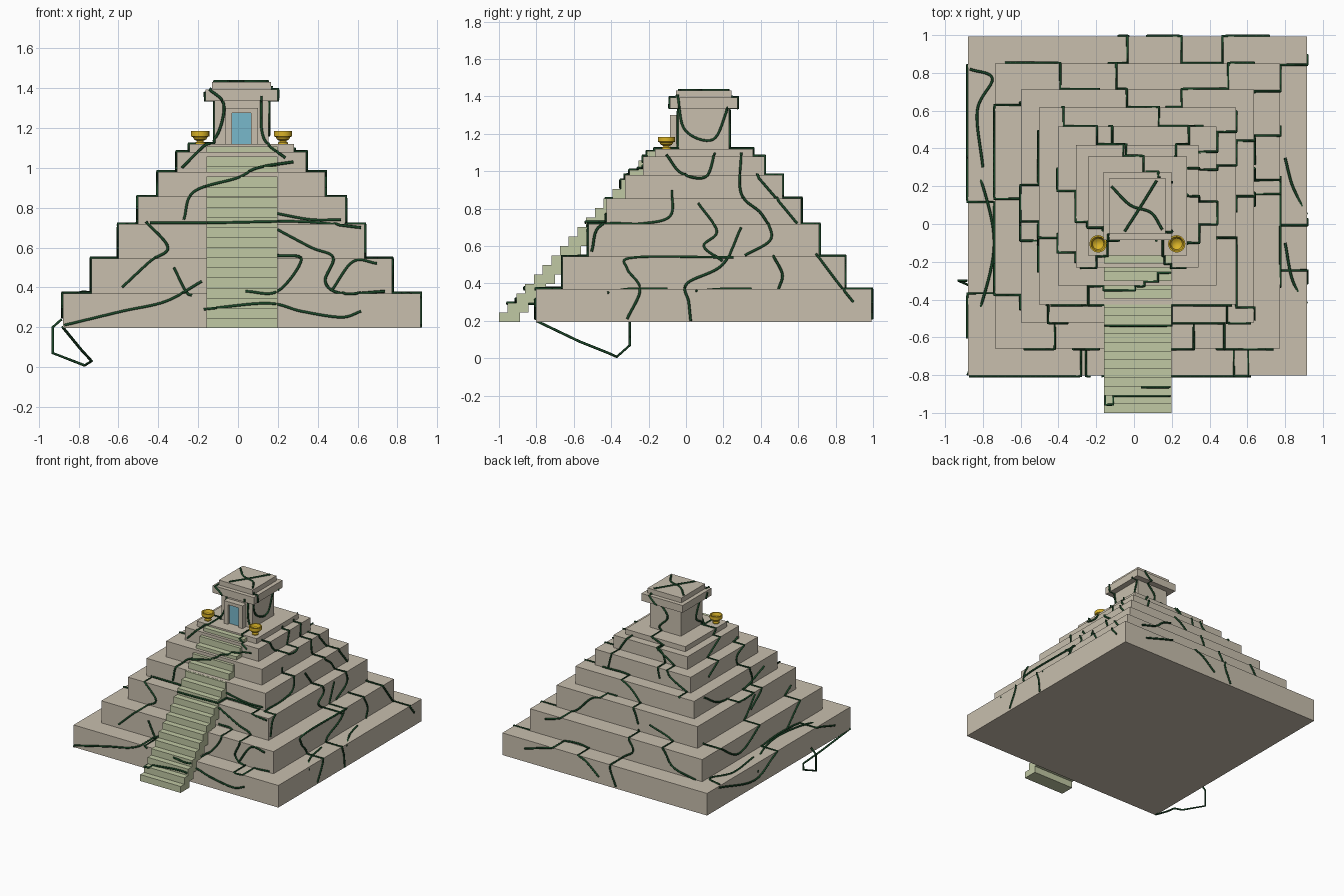
import bpy, bmesh, math
from mathutils import Vector, Matrix

if "Cube" in bpy.data.objects:
    bpy.data.objects.remove(bpy.data.objects["Cube"])

CX, CY, BASE = 0.018, 0.095, 0.195

def material(name, rgb):
    m = bpy.data.materials.new(name)
    m.diffuse_color = (*rgb, 1)
    m.use_nodes = True
    m.node_tree.nodes["Principled BSDF"].inputs["Base Color"].default_value = m.diffuse_color
    return m

STONE = material("stone", (0.58, 0.52, 0.42))
MOSS = material("mossy_stone", (0.53, 0.58, 0.37))
BLUE = material("blue_door", (0.19, 0.48, 0.60))
GOLD = material("gold", (0.70, 0.45, 0.02))
GREEN = material("vine_green", (0.01, 0.06, 0.02))

def finish(name, bm, mat):
    me = bpy.data.meshes.new(name)
    bmesh.ops.recalc_face_normals(bm, faces=bm.faces)
    bm.to_mesh(me)
    bm.free()
    me.materials.append(mat)
    ob = bpy.data.objects.new(name, me)
    bpy.context.collection.objects.link(ob)
    return ob

def add_box(bm, x0, x1, y0, y1, z0, z1):
    m = Matrix.Translation(((x0 + x1) / 2, (y0 + y1) / 2, (z0 + z1) / 2))
    bmesh.ops.create_cube(bm, size=1, matrix=m @ Matrix.Diagonal((x1 - x0, y1 - y0, z1 - z0, 1)))

def box(name, mat, *b):
    bm = bmesh.new()
    add_box(bm, *b)
    return finish(name, bm, mat)

# Stepped tiers, temple body and cornices: (half width, top height)
LEVELS = [("tier_1", .897, .37), ("tier_2", .754, .545), ("tier_3", .617, .717),
          ("tier_4", .521, .855), ("tier_5", .42, .98), ("tier_6", .324, 1.08),
          ("tier_7", .262, 1.12), ("temple_body", .135, 1.335),
          ("lower_cornice", .18, 1.393), ("upper_cornice", .148, 1.432)]
z = BASE
for name, h, top in LEVELS:
    box(name, STONE, CX - h, CX + h, CY - h, CY + h, z, top)
    z = top

# Staircase of overlapping slabs
STEPS, RUN, RISE, SX = 18, .0466, .0507, .1775
bm = bmesh.new()
for i in range(STEPS):
    y = -1 + RUN * i
    add_box(bm, CX + .002 - SX, CX + .002 + SX, y, y + .112, BASE + RISE * i, BASE + RISE * (i + 1))
finish("staircase", bm, MOSS)

# Doorway with projecting frame
yf = CY - .135
bm = bmesh.new()
for a, b in ((-.082, -.048), (.048, .082)):
    add_box(bm, CX + a, CX + b, yf - .045, yf + .01, 1.12, 1.275)
add_box(bm, CX - .082, CX + .082, yf - .045, yf + .01, 1.275, 1.30)
finish("door_frame", bm, STONE)
box("door", BLUE, CX - .048, CX + .048, yf - .025, yf + .005, 1.12, 1.275)

# Golden bowls turned from a profile
PROFILE = [(0, 1.12), (.024, 1.12), (.024, 1.128), (.014, 1.134), (.030, 1.142), (.037, 1.155),
           (.046, 1.158), (.046, 1.184), (.038, 1.184), (.030, 1.160), (.016, 1.150), (0, 1.147)]
for side, x in (("left", CX - .208), ("right", CX + .208)):
    bm = bmesh.new()
    vs = [bm.verts.new((r, 0, h)) for r, h in PROFILE]
    es = [bm.edges.new(p) for p in zip(vs, vs[1:])]
    bmesh.ops.spin(bm, geom=vs + es, cent=(0, 0, 0), axis=(0, 0, 1), angle=math.tau, steps=20)
    bmesh.ops.remove_doubles(bm, verts=bm.verts, dist=1e-4)
    bmesh.ops.translate(bm, verts=bm.verts, vec=(x, -.105, 0))
    ob = finish(side + "_bowl", bm, GOLD)
    bpy.context.view_layer.objects.active = ob
    ob.select_set(True)
    bpy.ops.object.shade_smooth_by_angle(angle=math.radians(35))
    ob.select_set(False)

# Vines: paths drawn on a side elevation, draped onto the stepped surface
def tubes(name, paths):
    cu = bpy.data.curves.new(name, 'CURVE')
    cu.dimensions = '3D'
    cu.bevel_depth, cu.bevel_resolution, cu.use_fill_caps = .007, 1, True
    for pts in paths:
        sp = cu.splines.new('POLY')
        sp.points.add(len(pts) - 1)
        for p, co in zip(sp.points, pts):
            p.co = (*co, 1)
    cu.materials.append(GREEN)
    bpy.context.collection.objects.link(bpy.data.objects.new(name, cu))

def smooth(path, n=8):
    p = [Vector(q) for q in path]
    p = [2 * p[0] - p[1]] + p + [2 * p[-1] - p[-2]]
    out = []
    for a, b, c, d in zip(p, p[1:], p[2:], p[3:]):
        for k in range(n):
            t = k / n
            out.append(.5 * (2 * b + (c - a) * t + (2 * a - 5 * b + 4 * c - d) * t * t
                             + (3 * b - a - 3 * c + d) * t ** 3))
    return out + [p[-2]]

def depth(u, z, front):
    i = next((k for k, l in enumerate(LEVELS) if z < l[2]), len(LEVELS) - 1)
    d = LEVELS[i][1]
    if front and abs(u) < SX and z < BASE + RISE * STEPS:
        d = max(d, CY + 1 - RUN * max(0, int((z - BASE) / RISE)))
    return i, d + .003

def drape(path, turn):
    rot = Matrix.Rotation(turn, 3, 'Z')
    pts, last = [], None
    for u, z in smooth(path):
        i, d = depth(u, z, turn == 0)
        u = max(-d, min(d, u))
        if last and abs(last[2] - d) > .001:
            m = LEVELS[min(i, last[3])][2] + .003 if i != last[3] else (z + last[1]) / 2
            pts += [((u + last[0]) / 2, -last[2], m), ((u + last[0]) / 2, -d, m)]
        pts.append((u, -d, z))
        last = (u, z, d, i)
    return [rot @ Vector(p) + Vector((CX, CY, 0)) for p in pts]

FRONT = [[(-.89, .21), (-.6, .28), (-.38, .33), (-.2, .43)],
         [(-.6, .4), (-.46, .53), (-.37, .6), (-.48, .73)],
         [(-.46, .725), (-.1, .725), (.3, .73), (.6, .70)],
         [(-.34, .5), (-.28, .38), (-.25, .36)],
         [(-.29, .74), (-.24, .88), (-.02, .95), (.08, 1.0), (.26, 1.03)],
         [(-.19, .29), (.13, .32), (.3, .28), (.5, .25), (.6, .28)],
         [(.02, .38), (.18, .38), (.3, .54), (.18, .56)],
         [(.18, .69), (.35, .6), (.46, .55), (.42, .43), (.5, .37), (.72, .38)],
         [(.45, .38), (.56, .53), (.68, .52)],
         [(.18, .77), (.35, .74), (.5, .74)],
         [(-.17, 1.40), (-.09, 1.32), (-.12, 1.17), (-.2, 1.1), (-.3, 1.0)],
         [(.10, 1.36), (.10, 1.2), (.13, 1.12), (.22, 1.05)]]
RIGHT = [[(-.17, .90), (-.18, .76), (-.33, .72), (-.55, .71), (-.6, .57)],
         [(.16, .54), (-.37, .54), (-.41, .48), (-.34, .37), (-.41, .21)],
         [(.06, 1.1), (.01, .97), (-.12, .99), (-.2, 1.09)],
         [(.2, 1.1), (.2, .88), (.31, .77), (.36, .64), (.22, .55)],
         [(.2, .7), (.1, .5), (-.09, .4), (-.08, .3), (-.07, .2)],
         [(-.03, .83), (.07, .68), (0, .6), (.1, .52)],
         [(.28, .98), (.4, .84), (.5, .72)],
         [(.37, .55), (.42, .45), (.4, .37)], [(.6, .56), (.72, .4), (.8, .3)],
         [(-.14, 1.41), (-.1, 1.22), (.05, 1.17), (.13, 1.34)]]
BACK = [[(-.7, .3), (-.4, .38), (-.2, .36), (-.05, .25)],
        [(-.62, .5), (-.45, .56), (-.3, .7), (-.15, .72)],
        [(.1, .21), (.05, .36), (.15, .45), (.1, .56)],
        [(.7, .37), (.5, .42), (.4, .55), (.2, .62)],
        [(-.35, .86), (-.1, .85), (.05, .72), (.1, .6)],
        [(.4, .85), (.25, .93), (.2, .99), (.05, 1.08)],
        [(-.12, 1.40), (.02, 1.25), (-.05, 1.14), (.1, 1.06), (.15, .9)],
        [(-.2, 1.09), (-.27, .98), (-.3, .87)]]
LEFT = [[(-.75, .36), (-.3, .25), (0, .37), (.4, .38), (.7, .3)],
        [(-.55, .56), (-.3, .42), (-.05, .54), (.1, .7)],
        [(.3, .38), (.45, .53), (.55, .6)],
        [(-.4, .84), (-.2, .73), (.1, .72), (.35, .8)],
        [(.3, 1.0), (.15, .92), (.2, .74), (.05, .6)],
        [(.13, 1.38), (.05, 1.2), (.12, 1.12), (-.05, 1.0), (-.2, .9)]]
for name, paths, turn in (("front", FRONT, 0), ("right", RIGHT, math.pi / 2),
                          ("back", BACK, math.pi), ("left", LEFT, -math.pi / 2)):
    tubes(name + "_vines", [drape(p, turn) for p in paths])

# Vines across the roof and the loose hanging loop at the front left corner
tubes("roof_vines", [smooth([(-.12, .2, 1.434), (-.02, .1, 1.434), (.09, .06, 1.434), (.15, -.03, 1.434)]),
                     smooth([(-.05, -.04, 1.434), (.04, .1, 1.434), (.12, .23, 1.434)])])
tubes("hanging_vine", [[(-.885, -.30, .24), (-.93, -.30, .2), (-.93, -.30, .07), (-.77, -.37, .008),
                        (-.735, -.42, .03), (-.79, -.57, .09), (-.88, -.80, .2)]])
# Long vines lying along the lowest and second treads
tubes("ledge_vines", [smooth([(-.87, .82, .372), (-.75, .77, .372), (-.83, .6, .372), (-.80, .3, .372)]),
                      smooth([(-.88, .36, .3), (-.80, .2, .372), (-.74, -.1, .372), (-.80, -.4, .372), (-.88, -.6, .3)]),
                      smooth([(.80, .35, .372), (.84, .2, .372), (.915, .05, .36)]),
                      smooth([(.915, -.42, .35), (.84, -.3, .372), (.80, -.1, .372)])])
